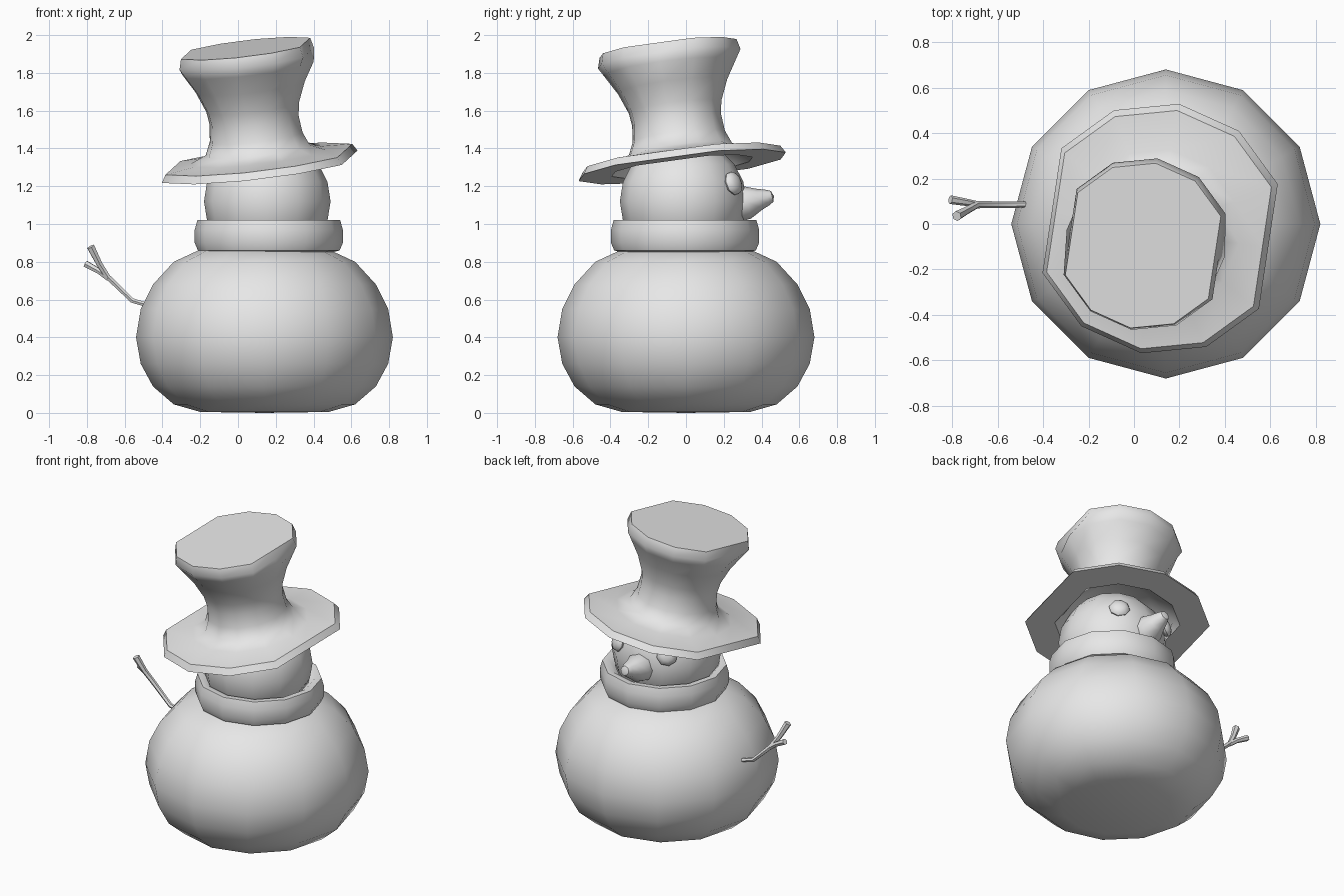
import bpy, bmesh, math
from mathutils import Vector

if "Cube" in bpy.data.objects:
    bpy.data.objects.remove(bpy.data.objects["Cube"])

grey = bpy.data.materials.new("light_grey")
grey.diffuse_color = (0.8, 0.8, 0.8, 1)
grey.use_nodes = True
grey.node_tree.nodes["Principled BSDF"].inputs["Base Color"].default_value = grey.diffuse_color


def finish(ob, angle):
    ob.data.materials.append(grey)
    bpy.ops.object.select_all(action='DESELECT')
    ob.select_set(True)
    bpy.context.view_layer.objects.active = ob
    bpy.ops.object.shade_smooth_by_angle(angle=math.radians(angle))


def lathe(name, profile, sides=12, phase=0, origin=(0, 0, 0), axis=(0, 0, 1),
          closed=False, flat=(), flat_rings=(), angle=45):
    """Turn (radius, height) points around an axis; 'flat' corners sit on a chord."""
    rot = Vector((0, 0, 1)).rotation_difference(Vector(axis)).to_matrix()
    bm = bmesh.new()
    rings = []
    for j, (r, h) in enumerate(profile):
        if r == 0:
            rings.append([bm.verts.new(rot @ Vector((0, 0, h)))] * sides)
            continue
        ring = []
        for i in range(sides):
            a = math.radians(phase) + math.tau * i / sides
            k = r * (math.cos(math.pi / 6) if i in flat and j in flat_rings else 1)
            ring.append(bm.verts.new(rot @ Vector((k * math.cos(a), k * math.sin(a), h))))
        rings.append(ring)
    pairs = list(zip(rings, rings[1:])) + ([(rings[-1], rings[0])] if closed else [])
    for lo, hi in pairs:
        for i in range(sides):
            k = (i + 1) % sides
            quad = list(dict.fromkeys([lo[i], lo[k], hi[k], hi[i]]))
            bm.faces.new(quad)
    bmesh.ops.recalc_face_normals(bm, faces=bm.faces)
    me = bpy.data.meshes.new(name)
    bm.to_mesh(me)
    bm.free()
    ob = bpy.data.objects.new(name, me)
    ob.location = origin
    bpy.context.collection.objects.link(ob)
    finish(ob, angle)
    return ob


def ball(radius, height, steps=8):
    """Half-circle profile for an ellipsoid."""
    return [(0 if i in (0, steps) else radius * math.sin(math.pi * i / steps),
             -height * math.cos(math.pi * i / steps)) for i in range(steps + 1)]


# Body: squat ball with a flattened base
lathe("body", [(0, 0), (0.34, 0.005), (0.48, 0.045), (0.59, 0.14), (0.655, 0.26),
               (0.68, 0.40), (0.655, 0.55), (0.59, 0.68), (0.48, 0.80),
               (0.34, 0.865), (0, 0.90)], origin=(0.14, 0, 0))

# Head
lathe("head", ball(0.335, 0.335, 10), origin=(0.155, -0.015, 1.12))

# Scarf: thick rounded band round the neck
lathe("scarf", [(0.30, 0.84), (0.375, 0.86), (0.392, 0.90), (0.392, 0.97),
                (0.378, 1.02), (0.34, 1.02), (0.30, 0.99)],
      origin=(0.163, -0.005, 0), closed=True)

# Nose: blunt cone facing the back
lathe("nose", [(0, -0.05), (0.09, -0.03), (0.088, 0.02), (0.06, 0.08), (0.042, 0.13),
               (0.03, 0.155), (0, 0.165)], sides=8,
      origin=(0.135, 0.305, 1.11), axis=(0, 1, 0.24))

# Eyes: flattened balls pressed into the head
for side, label in ((-1, "left"), (1, "right")):
    lathe(label + "_eye", ball(0.065, 0.035, 6), sides=8,
          origin=(0.145 + side * 0.18, 0.25, 1.215), axis=(side * 0.18, 0.26, 0.1))

# Hat: tilted, hollow underneath, with flared crown and a brim
hat = [(0, 0.16), (0.21, 0.14), (0.34, 0.04), (0.38, 0.0),      # hollow
       (0.56, 0.0), (0.535, 0.04),                              # brim edge
       (0.36, 0.055), (0.28, 0.09), (0.25, 0.16), (0.24, 0.25), (0.25, 0.32),
       (0.295, 0.43), (0.355, 0.53), (0.385, 0.58),             # crown
       (0.37, 0.635), (0, 0.635)]
lathe("hat", hat, phase=21, origin=(0.115, -0.02, 1.303), axis=(-0.12, -0.12, 1),
      flat=(5, 11), flat_rings=(3, 4, 5, 13, 14))

# Twig arm: a stem with two forks
cu = bpy.data.curves.new("twig_arm", 'CURVE')
cu.dimensions = '3D'
cu.bevel_depth = 0.016
cu.bevel_resolution = 1
cu.use_fill_caps = True
paths = [[(-0.46, 0.085, 0.565, 0.8), (-0.56, 0.085, 0.595, 0.9),
          (-0.69, 0.085, 0.72, 1.0), (-0.735, 0.06, 0.79, 1.1), (-0.78, 0.035, 0.88, 1.4)],
         [(-0.685, 0.085, 0.71, 0.9), (-0.735, 0.095, 0.75, 1.0), (-0.808, 0.107, 0.79, 1.2)]]
for path in paths:
    sp = cu.splines.new('POLY')
    sp.points.add(len(path) - 1)
    for p, (x, y, z, r) in zip(sp.points, path):
        p.co = (x, y, z, 1)
        p.radius = r
arm = bpy.data.objects.new("twig_arm", cu)
bpy.context.collection.objects.link(arm)
bpy.ops.object.select_all(action='DESELECT')
arm.select_set(True)
bpy.context.view_layer.objects.active = arm
bpy.ops.object.convert(target='MESH')
finish(bpy.context.view_layer.objects.active, 50)
